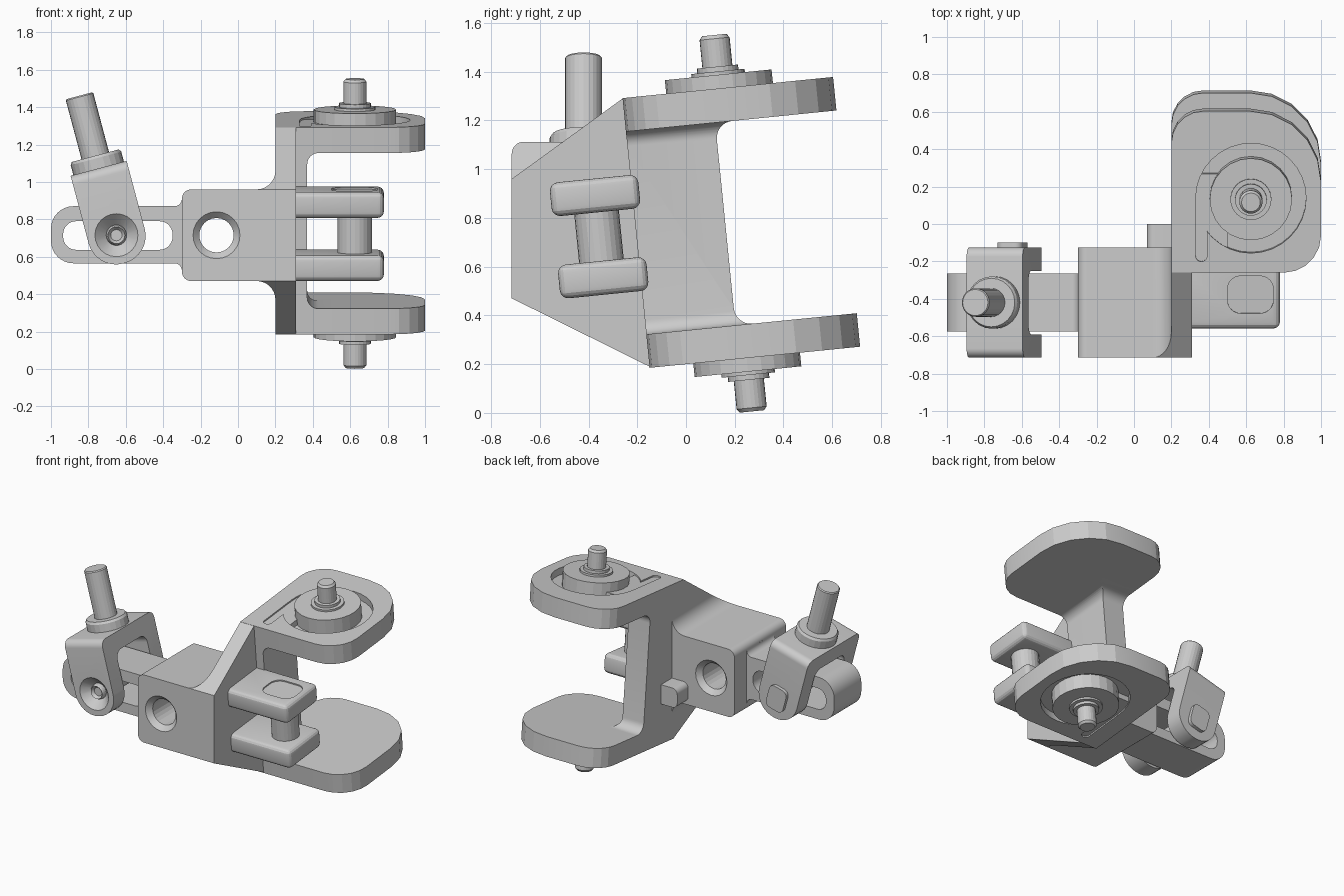
import bpy, bmesh, math
from mathutils import Vector

if "Cube" in bpy.data.objects:
    bpy.data.objects.remove(bpy.data.objects["Cube"], do_unlink=True)

TILT = 0.1          # bracket leans about x
LEAN = -0.26        # rod yoke leans about y
MID = 0.755         # mid height of the bracket in its own frame
HALF = 0.556        # half the bracket height
PIN_X, PIN_U = 0.625, 0.27
AXES = {"x": lambda a, b, h: (h, a, b),
        "y": lambda a, b, h: (a, h, b),
        "z": lambda a, b, h: (a, b, h)}


def rounded(corners, steps=8):
    """Outline from corners (a, b[, radius]), arcs at the rounded ones."""
    out = []
    for i, corner in enumerate(corners):
        p = Vector(corner[:2])
        if len(corner) < 3:
            out.append(p)
            continue
        d1 = (Vector(corners[i - 1][:2]) - p).normalized()
        d2 = (Vector(corners[(i + 1) % len(corners)][:2]) - p).normalized()
        half = d1.angle(d2) / 2
        r = corner[2]
        centre = p + (d1 + d2).normalized() * r / math.sin(half)
        start = p + d1 * r / math.tan(half) - centre
        end = p + d2 * r / math.tan(half) - centre
        sweep = math.pi - 2 * half
        for k in range(steps + 1):
            t = sweep * k / steps
            out.append(centre + (start * math.sin(sweep - t) + end * math.sin(t)) / math.sin(sweep))
    return out


def box(a0, b0, a1, b1, r):
    return [(a0, b0, r), (a1, b0, r), (a1, b1, r), (a0, b1, r)]


def make(name, bm):
    bmesh.ops.remove_doubles(bm, verts=bm.verts, dist=0.0001)
    bmesh.ops.recalc_face_normals(bm, faces=bm.faces)
    mesh = bpy.data.meshes.new(name)
    bm.to_mesh(mesh)
    bm.free()
    obj = bpy.data.objects.new(name, mesh)
    bpy.context.collection.objects.link(obj)
    return obj


def prism(name, corners, axis, lo, hi, steps=8):
    bm = bmesh.new()
    outline = rounded(corners, steps)
    rings = [[bm.verts.new(AXES[axis](p.x, p.y, h)) for p in outline] for h in (lo, hi)]
    bm.faces.new(rings[0])
    bm.faces.new(rings[1])
    for i in range(len(outline)):
        bm.faces.new((rings[0][i - 1], rings[0][i], rings[1][i], rings[1][i - 1]))
    return make(name, bm)


def lathe(name, profile, axis, a=0, b=0, sides=24):
    """Solid of revolution from (radius, height) pairs, closed by end caps."""
    bm = bmesh.new()
    turns = [math.tau * k / sides for k in range(sides)]
    rings = [[bm.verts.new(AXES[axis](a + r * math.cos(t), b + r * math.sin(t), h))
              for t in turns] for r, h in profile]
    bm.faces.new(rings[0])
    bm.faces.new(rings[-1])
    for low, high in zip(rings, rings[1:]):
        for i in range(sides):
            bm.faces.new((low[i - 1], low[i], high[i], high[i - 1]))
    return make(name, bm)


def apply(obj, mod):
    bpy.context.view_layer.objects.active = obj
    with bpy.context.temp_override(object=obj, active_object=obj, selected_objects=[obj]):
        bpy.ops.object.modifier_apply(modifier=mod.name)


def combine(obj, tool, operation="DIFFERENCE"):
    mod = obj.modifiers.new("shape", "BOOLEAN")
    mod.operation, mod.object, mod.solver = operation, tool, "EXACT"
    apply(obj, mod)
    bpy.data.objects.remove(tool, do_unlink=True)


def bevel(obj, width):
    mod = obj.modifiers.new("round", "BEVEL")
    mod.width, mod.segments = width, 4
    apply(obj, mod)


def finish(obj, rotation=(0, 0, 0), location=(0, 0, 0)):
    obj.rotation_euler, obj.location = rotation, location
    bpy.ops.object.select_all(action="DESELECT")
    obj.select_set(True)
    bpy.context.view_layer.objects.active = obj
    bpy.ops.object.shade_smooth_by_angle(angle=math.radians(14))


tilted = (TILT, 0, 0)

# Main block, flaring into the sloped wedge wall
block = prism("main_block", [(-0.3, 0.47, 0.05), (0.2, 0.47, 0.1), (0.2, 0.1), (0.31, 0.1),
                             (0.31, 1.4), (0.2, 1.4), (0.2, 0.96, 0.1), (-0.3, 0.96, 0.05)],
              "y", -0.8, 0)
combine(block, prism("slope", [(-0.715, 0.47), (-0.715, 0.96), (-0.26, 1.29), (-0.125, 1.3),
                               (-0.125, 0.195), (-0.15, 0.19)], "x", -0.5, 0.5), "INTERSECT")
combine(block, lathe("bore", [(0.14, -0.73), (0.092, -0.68), (0.092, -0.16), (0.14, -0.11)],
                     "y", -0.115, 0.715))
finish(block)

# Small stop nub behind the block
nub = prism("stop_nub", box(0.07, 0.49, 0.25, 0.63, 0.04), "y", -0.2, 0)
finish(nub)

# Rear wall, filleted into both plates
lo, hi = MID - HALF + 0.01, MID + HALF - 0.01
under, over = MID - HALF + 0.138, MID + HALF - 0.138
wall = prism("rear_wall", [(0.2, lo), (0.5, lo), (0.5, under), (0.37, under, 0.06),
                           (0.37, over, 0.06), (0.5, over), (0.5, hi), (0.2, hi)],
             "y", -0.13, 0.5)
combine(wall, prism("waist", [(-0.5, lo - 1), (0.4, lo - 1), (0.4, under), (0.238, under, 0.07),
                              (0.238, over, 0.07), (0.4, over), (0.4, hi + 1), (-0.5, hi + 1)],
                    "x", 0, 1), "INTERSECT")
finish(wall, tilted)

# Plates with recess and slot, hubs and fork arms, mirrored top and bottom
for side, label in ((1, "upper"), (-1, "lower")):
    def level(h):
        return MID + side * h

    plate = prism(label + "_plate", [(0.2, -0.13), (1, -0.13, 0.2), (1, 0.738, 0.38),
                                     (0.2, 0.738, 0.17)],
                  "z", level(HALF - 0.138), level(HALF), 5)
    floor, clear = level(HALF - 0.05), level(HALF + 0.1)
    combine(plate, lathe("recess", [(0.295, floor), (0.295, clear)], "z", PIN_X, PIN_U, 32))
    combine(plate, prism("slot", box(0.33, -0.07, 0.39, PIN_U, 0.029), "z", floor, clear))
    finish(plate, tilted)

    steps = [(0.22, -0.06), (0.22, 0.056), (0.11, 0.056), (0.11, 0.07), (0.085, 0.07),
             (0.085, 0.09), (0.062, 0.09), (0.062, 0.205), (0.05, 0.22)]
    hub = lathe(label + "_hub", [(r, level(HALF + h)) for r, h in steps], "z", PIN_X, PIN_U)
    finish(hub, tilted)

    arm = prism(label + "_fork_arm", [(0.22, -0.465), (0.78, -0.465), (0.78, -0.1), (0.22, -0.1)],
                "z", level(0.1), level(0.239))
    bevel(arm, 0.035)
    if side > 0:
        combine(arm, prism("pad", box(0.5, -0.38, 0.745, -0.18, 0.07), "z", level(0.23), level(0.3)))
    finish(arm, tilted)

fork_pin = lathe("fork_pin", [(0.092, MID - 0.12), (0.092, MID + 0.12)], "z", PIN_X, -0.283)
finish(fork_pin, tilted)

# Slotted link bar
link = prism("slotted_link", [(-1, 0.565, 0.12), (-1, 0.87, 0.12), (-0.3, 0.87, 0.04),
                              (-0.3, 0.912), (-0.28, 0.912), (-0.28, 0.52), (-0.3, 0.52),
                              (-0.3, 0.565, 0.04)], "y", -0.575, -0.265)
combine(link, prism("window", box(-0.935, 0.637, -0.35, 0.79, 0.07), "y", -1, 0))
finish(link)

# Rod yoke, built around its pivot
yoke_parts = []
yoke = prism("rod_yoke", [(-0.295, -0.3), (-0.17, -0.3), (-0.17, 0.25, 0.06), (0.17, 0.25, 0.06),
                          (0.17, -0.3), (0.295, -0.3), (0.295, 0.37, 0.05), (-0.295, 0.37, 0.05)],
             "x", -0.3, 0.3)
combine(yoke, prism("leg_shape", [(-0.155, -0.155, 0.15), (0.155, -0.155, 0.15), (0.155, 0.5),
                                  (-0.155, 0.5)], "y", -0.5, 0.5), "INTERSECT")
combine(yoke, lathe("countersink", [(0.125, -0.305), (0.055, -0.235), (0.055, -0.1)], "y"))
yoke_parts.append(yoke)
yoke_parts.append(lathe("pivot_bolt", [(0.03, -0.25), (0.045, -0.27), (0.05, -0.26), (0.057, -0.22),
                                       (0.057, 0.2)], "y"))
yoke_parts.append(prism("bolt_pad", box(-0.07, -0.085, 0.07, 0.085, 0.04), "y", 0.28, 0.32))
yoke_parts.append(lathe("rod_collar", [(0.14, 0.36), (0.14, 0.425), (0.13, 0.44)], "z"))
yoke_parts.append(lathe("rod", [(0.076, 0.4), (0.076, 0.765), (0.07, 0.772)], "z"))
for part in yoke_parts:
    finish(part, (0, LEAN, 0), (-0.65, -0.42, 0.715))
